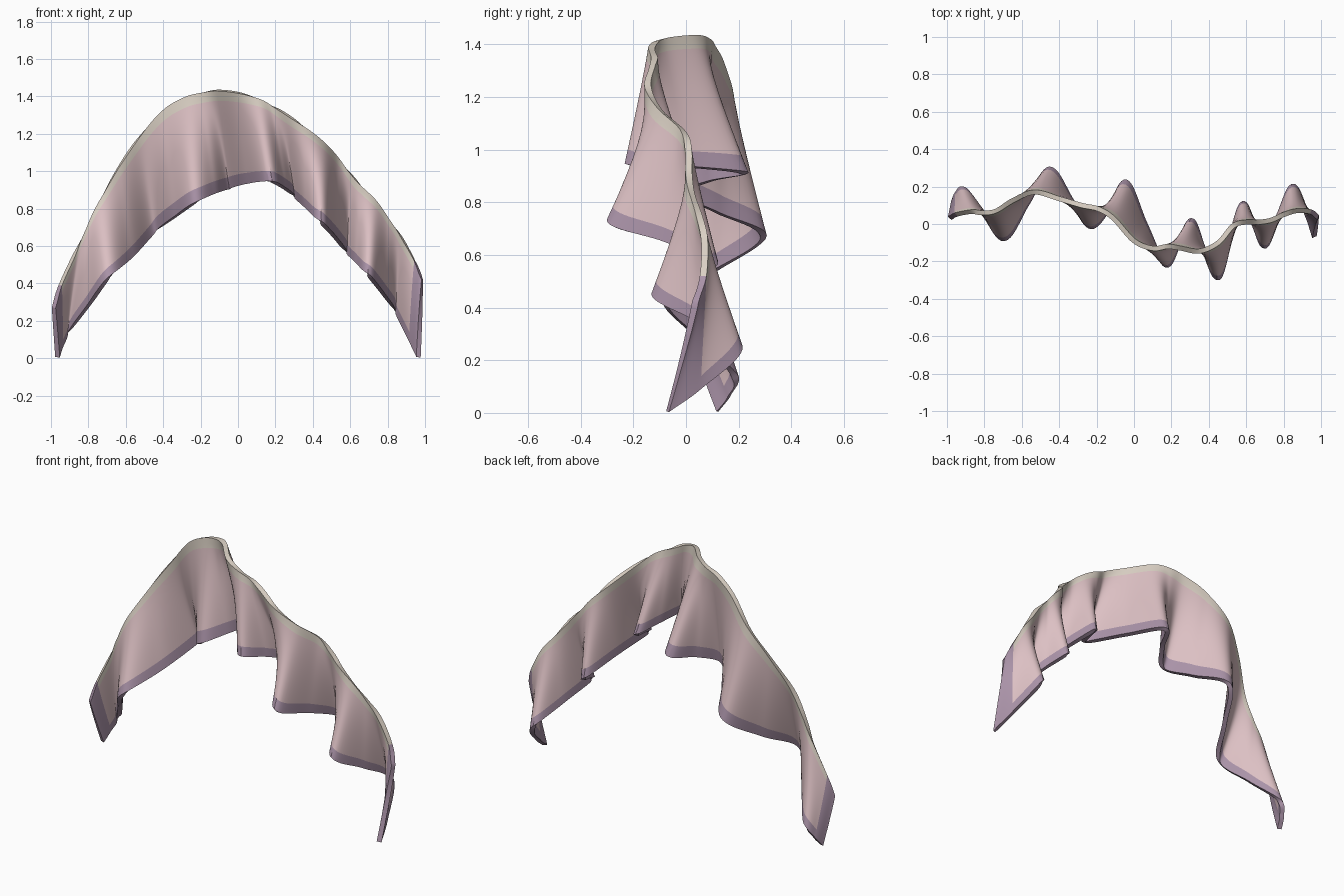
import bpy, bmesh
from mathutils import Vector

if "Cube" in bpy.data.objects:
    bpy.data.objects.remove(bpy.data.objects["Cube"])

# Matching control points along the hung top edge and the wavy bottom hem
TOP = [(-.985, .03, .27), (-.95, .05, .39), (-.87, .065, .565), (-.81, .06, .695), (-.74, .07, .84),
       (-.64, .13, 1.02), (-.53, .17, 1.18), (-.40, .135, 1.325), (-.28, .10, 1.395), (-.19, .08, 1.42),
       (-.11, .03, 1.432), (0, -.09, 1.42), (.10, -.13, 1.39), (.18, -.12, 1.35), (.25, -.13, 1.31),
       (.35, -.145, 1.24), (.45, -.10, 1.155), (.53, -.01, 1.07), (.60, .01, .99), (.66, .01, .92),
       (.73, .02, .845), (.80, .05, .75), (.87, .07, .655), (.945, .065, .52), (.985, .035, .42)]
HEM = [(-.965, .12, .005), (-.945, .165, .065), (-.905, .185, .14), (-.80, .05, .28), (-.69, -.08, .43),
       (-.57, .11, .54), (-.45, .295, .67), (-.33, .12, .76), (-.23, -.015, .83), (-.13, .09, .88),
       (-.04, .225, .91), (.06, 0, .935), (.17, -.22, .945), (.245, -.09, .91), (.31, .02, .86),
       (.375, -.14, .80), (.45, -.29, .72), (.515, -.08, .65), (.58, .11, .57), (.64, 0, .51),
       (.70, -.12, .44), (.775, .05, .345), (.85, .205, .24), (.925, .05, .09), (.965, -.07, .005)]
STEPS = 10
ROWS = [0, .05, .1, .2, .3, .4, .5, .6, .7, .8, .88, .94, 1]


def smooth_path(points):
    """Catmull-Rom curve through the points."""
    p = [Vector(c) for c in points]
    p = [2 * p[0] - p[1]] + p + [2 * p[-1] - p[-2]]
    out = []
    for a, b, c, d in zip(p, p[1:], p[2:], p[3:]):
        for i in range(STEPS):
            t = i / STEPS
            out.append(.5 * (2 * b + (c - a) * t + (2 * a - 5 * b + 4 * c - d) * t ** 2
                             + (3 * b - a - 3 * c + d) * t ** 3))
    return out + [p[-2]]


def material(name, color):
    m = bpy.data.materials.new(name)
    m.diffuse_color = (*color, 1)
    m.use_nodes = True
    m.node_tree.nodes["Principled BSDF"].inputs["Base Color"].default_value = m.diffuse_color
    return m


# Cloth sheet ruled between the two edges
top, hem = smooth_path(TOP), smooth_path(HEM)
bm = bmesh.new()
grid = []
for a, b in zip(top, hem):
    col = []
    for v in ROWS:
        q = a.lerp(b, v)
        q.y = a.y + (b.y - a.y) * v ** 1.1
        col.append(bm.verts.new(q))
    grid.append(col)

# Faces: pale top band, darker border on hem and both ends
last = len(grid) - 1
for i in range(last):
    for j in range(len(ROWS) - 1):
        f = bm.faces.new((grid[i][j], grid[i][j + 1], grid[i + 1][j + 1], grid[i + 1][j]))
        f.smooth = True
        border = i < STEPS or i >= last - STEPS or ROWS[j] >= .88
        f.material_index = 2 if border else (1 if ROWS[j] < .1 else 0)

mesh = bpy.data.meshes.new("draped_cloth")
bm.to_mesh(mesh)
bm.free()
for name, color in (("cloth_pink", (.72, .53, .55)), ("band_cream", (.70, .63, .55)),
                    ("border_mauve", (.40, .29, .39))):
    mesh.materials.append(material(name, color))
cloth = bpy.data.objects.new("draped_cloth", mesh)
bpy.context.collection.objects.link(cloth)

# Cloth thickness
solid = cloth.modifiers.new("thickness", 'SOLIDIFY')
solid.thickness = .026
solid.offset = 0
bpy.context.view_layer.objects.active = cloth
cloth.select_set(True)
bpy.ops.object.modifier_apply(modifier="thickness")
bpy.ops.object.shade_smooth_by_angle()
